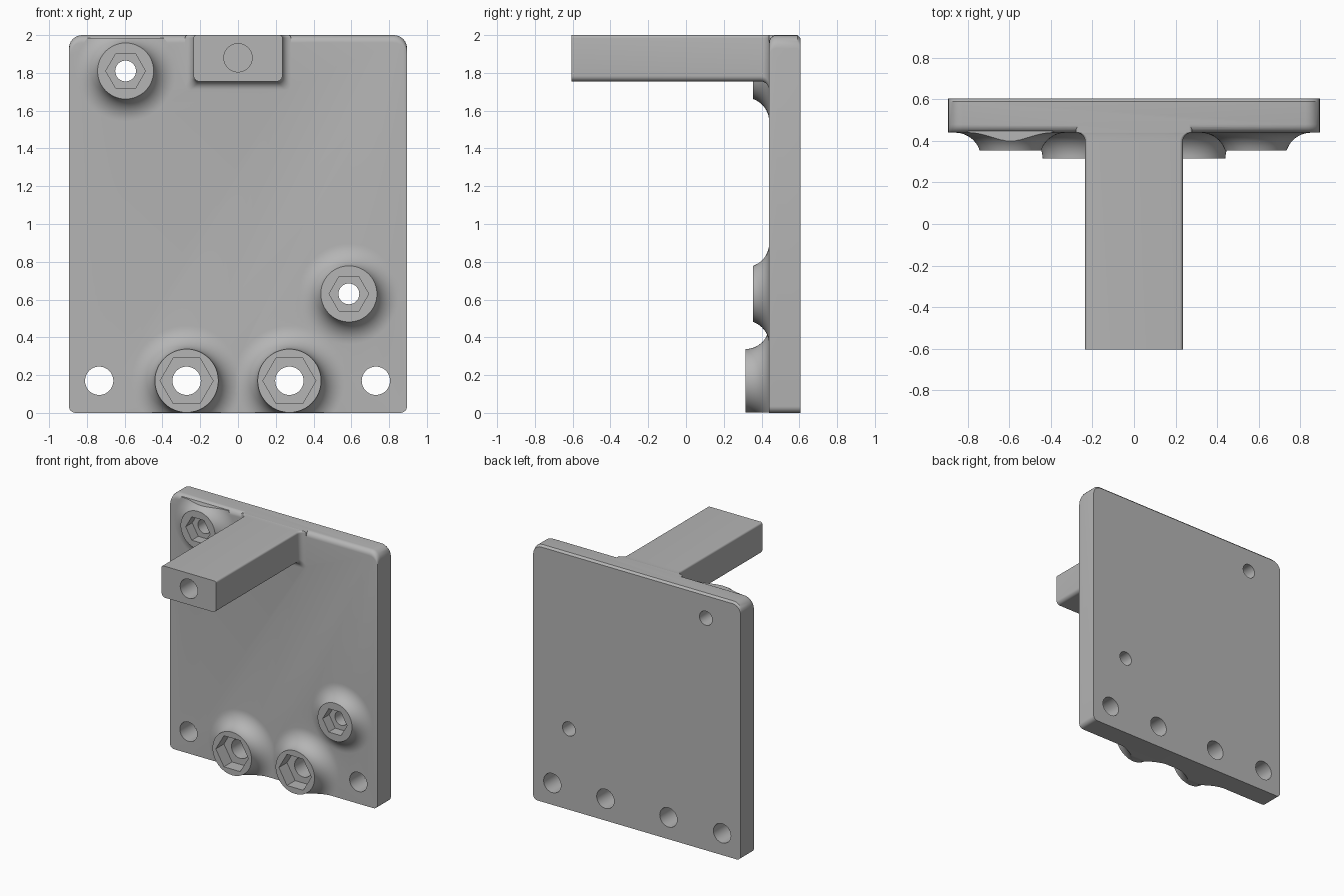
import bpy, bmesh
from math import sin, cos, pi, sqrt
from mathutils import Vector

if "Cube" in bpy.data.objects:
    bpy.data.objects.remove(bpy.data.objects["Cube"])

grey = bpy.data.materials.new("plain grey")
grey.use_nodes = True
colour = (0.46, 0.46, 0.46, 1)
grey.diffuse_color = colour
grey.node_tree.nodes["Principled BSDF"].inputs["Base Color"].default_value = colour

BACK, FACE, TIP = 0.605, 0.44, -0.605   # plate back, plate front, arm end


def circle(x, z, r, y, n=48):
    return [Vector((x + r * cos(2 * pi * i / n), y, z + r * sin(2 * pi * i / n)))
            for i in range(n)]


def rounded(half, bottom, top, r_bottom, r_top, y, n=6):
    """Rounded rectangle facing along y."""
    ring = []
    corners = [(half, top, r_top), (-half, top, r_top),
               (-half, bottom, r_bottom), (half, bottom, r_bottom)]
    for q, (x, z, r) in enumerate(corners):
        cx = x - r if x > 0 else x + r
        cz = z - r if z == top else z + r
        for i in range(n + 1):
            a = pi / 2 * (q + i / n)
            ring.append(Vector((cx + r * cos(a), y, cz + r * sin(a))))
    return ring


def loft(name, rings, clip=False):
    """Skin a stack of rings into a closed solid, optionally trimmed to the plate height."""
    bm = bmesh.new()
    rows = [[bm.verts.new(p) for p in ring] for ring in rings]
    n = len(rows[0])
    for a, b in zip(rows, rows[1:]):
        for i in range(n):
            j = (i + 1) % n
            bm.faces.new((a[i], a[j], b[j], b[i]))
    bm.faces.new(rows[0])
    bm.faces.new(rows[-1])
    if clip:
        for z, up in ((0.001, -1), (1.985, 1)):
            bmesh.ops.bisect_plane(bm, geom=bm.verts[:] + bm.edges[:] + bm.faces[:],
                                   plane_co=(0, 0, z), plane_no=(0, 0, up), clear_outer=True)
            bmesh.ops.holes_fill(bm, edges=[e for e in bm.edges if e.is_boundary])
    bmesh.ops.recalc_face_normals(bm, faces=bm.faces[:])
    mesh = bpy.data.meshes.new(name)
    bm.to_mesh(mesh)
    bm.free()
    mesh.materials.append(grey)
    obj = bpy.data.objects.new(name, mesh)
    bpy.context.collection.objects.link(obj)
    return obj


def drill(x, z, r, start, end, n=48):
    return loft("drill", [circle(x, z, r, start, n), circle(x, z, r, end, n)])


# Mounting plate, with its top edge rounded over at the front
R = 0.04
arc = [pi / 2 * i / 6 for i in range(7)]
plate_rings = [rounded(0.895, 0, 1.985, 0.035, 0.07, BACK),
               rounded(0.895, 0, 2, 0.035, 0.07, BACK - 0.015)]
plate_rings += [rounded(0.895, 0, 2 - R * (1 - cos(a)), 0.035, 0.07, FACE + R * (1 - sin(a)))
                for a in arc]
bracket = loft("bracket", plate_rings)

# Support arm, flaring into the plate
F = 0.045
arm_rings = [rounded(0.235, 1.755, 2, 0.03, 0.015, TIP)]
for a in arc:
    e = F * (1 - cos(a))
    arm_rings.append(rounded(0.235 + e, 1.755 - e, 2, 0.03, 0.015, FACE - F * (1 - sin(a))))
arm_rings.append(rounded(0.235 + F, 1.755 - F, 2, 0.03, 0.015, FACE + 0.06))
solids = [loft("support_arm", arm_rings)]

# Flared bolt bosses, each with a hexagonal nut pocket and a through hole
FLARE = 0.125
cutters = []
bosses = [  # x, z, neck radius, height, hexagon radius, pocket depth, hole radius
    (-0.595, 1.81, 0.142, 0.085, 0.105, 0.08, 0.055),
    (0.587, 0.63, 0.142, 0.085, 0.105, 0.08, 0.055),
    (-0.272, 0.17, 0.168, 0.125, 0.14, 0.1, 0.075),
    (0.272, 0.17, 0.168, 0.125, 0.14, 0.1, 0.075)]
for x, z, neck, height, hexagon, depth, hole in bosses:
    front = FACE - height
    rings = [circle(x, z, neck + FLARE, FACE + 0.05)]
    for i in range(13):
        h = FLARE * (1 - cos(pi / 2 * i / 12))
        if h < height - 0.002:
            rings.append(circle(x, z, neck + FLARE * (1 - sin(pi / 2 * i / 12)), FACE - h))
    rim = neck + FLARE - sqrt(FLARE ** 2 - (FLARE - height) ** 2)
    rings.append(circle(x, z, rim, front))
    solids.append(loft("bolt_boss", rings, clip=True))
    cutters.append(drill(x, z, hexagon, front - 0.05, front + depth, 6))
    cutters.append(drill(x, z, hole, front - 0.1, BACK + 0.1))

# Corner mounting holes and the blind hole in the arm end
for x in (-0.735, 0.73):
    cutters.append(drill(x, 0.17, 0.075, FACE - 0.1, BACK + 0.1))
cutters.append(drill(0, 1.88, 0.075, TIP - 0.1, TIP + 0.45))

# Join the solids and cut the holes
for operation, parts in (("UNION", solids), ("DIFFERENCE", cutters)):
    for part in parts:
        mod = bracket.modifiers.new(part.name, "BOOLEAN")
        mod.operation, mod.solver, mod.object = operation, "EXACT", part
graph = bpy.context.evaluated_depsgraph_get()
result = bpy.data.meshes.new_from_object(bracket.evaluated_get(graph))
bracket.modifiers.clear()
bracket.data = result
for part in solids + cutters:
    bpy.data.objects.remove(part)

bpy.ops.object.select_all(action="DESELECT")
bracket.select_set(True)
bpy.context.view_layer.objects.active = bracket
bpy.ops.object.shade_smooth_by_angle(angle=pi / 6)
